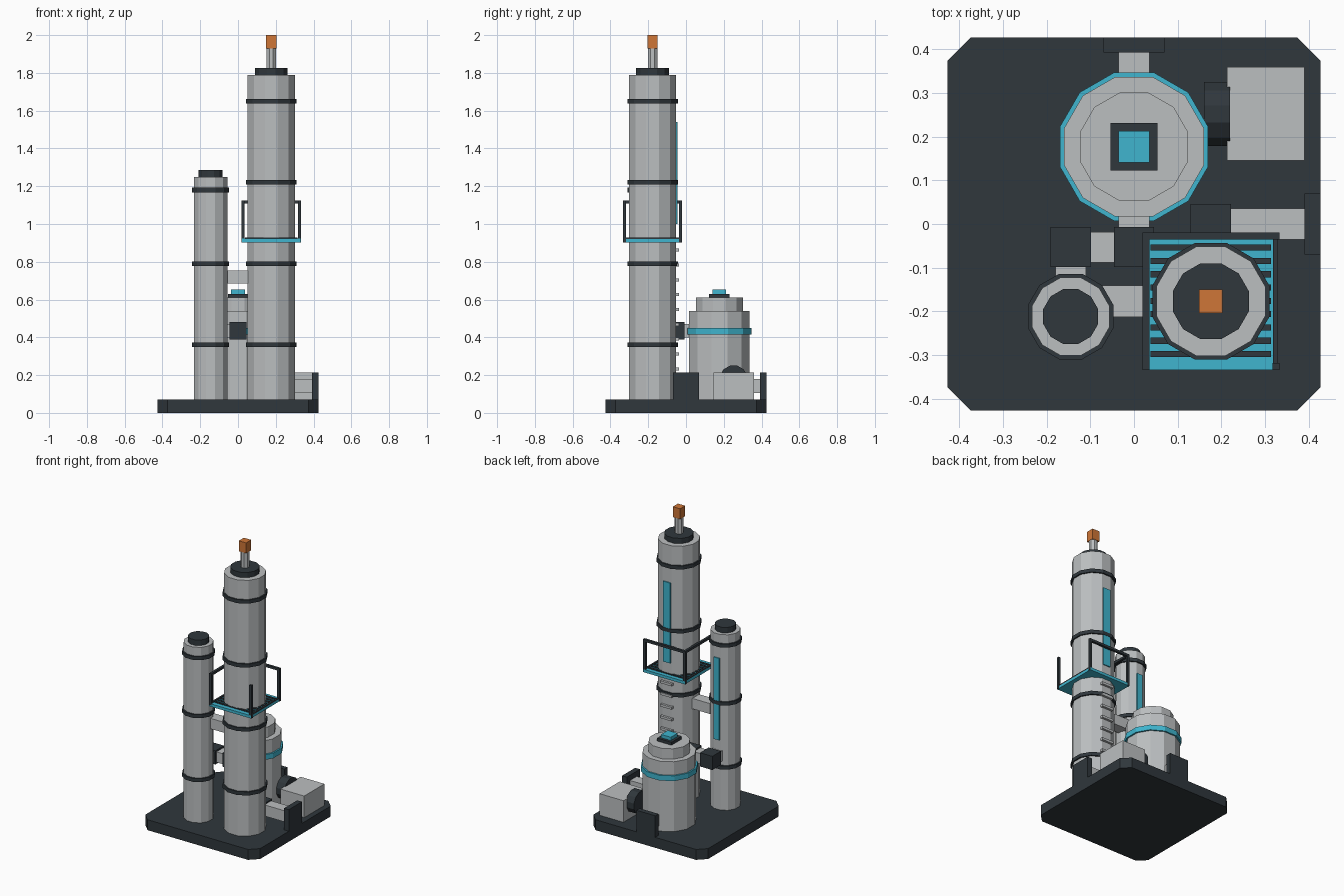
import bpy, bmesh, math
from mathutils import Matrix

cube = bpy.data.objects.get("Cube")
if cube:
    bpy.data.objects.remove(cube, do_unlink=True)


def material(name, rgb):
    m = bpy.data.materials.new(name)
    m.use_nodes = True
    m.diffuse_color = (*rgb, 1)
    m.node_tree.nodes["Principled BSDF"].inputs["Base Color"].default_value = (*rgb, 1)
    return m


GREY = material("light grey", (0.50, 0.52, 0.53))
DARK = material("dark slate", (0.029, 0.038, 0.045))
CYAN = material("cyan", (0.050, 0.46, 0.62))
ORANGE = material("orange", (0.62, 0.18, 0.038))


def finish(name, bm, mat):
    me = bpy.data.meshes.new(name)
    bmesh.ops.recalc_face_normals(bm, faces=bm.faces[:])
    bm.to_mesh(me)
    bm.free()
    me.materials.append(mat)
    ob = bpy.data.objects.new(name, me)
    bpy.context.collection.objects.link(ob)
    return ob


def box(name, mat, x, y, z):
    """Box from (min, max) ranges on each axis."""
    bm = bmesh.new()
    size = [r[1] - r[0] for r in (x, y, z)]
    mid = [(r[0] + r[1]) / 2 for r in (x, y, z)]
    bmesh.ops.create_cube(bm, size=1, matrix=Matrix.Translation(mid) @ Matrix.Diagonal((*size, 1)))
    return finish(name, bm, mat)


def around(c, h):
    return (c - h, c + h)


def drum(name, mat, c, apothem, z0, z1, sides=12):
    """Upright prism with flat sides facing the axes."""
    bm = bmesh.new()
    r = apothem / math.cos(math.pi / sides)
    m = Matrix.Translation((c[0], c[1], (z0 + z1) / 2)) @ Matrix.Rotation(math.pi / sides, 4, 'Z')
    bmesh.ops.create_cone(bm, cap_ends=True, segments=sides, radius1=r, radius2=r, depth=z1 - z0, matrix=m)
    return finish(name, bm, mat)


def column(name, c, apothem, top, bands, cap_r, cap_top):
    """Banded column with a dark cap."""
    drum(name, GREY, c, apothem, 0.05, top)
    for i, z in enumerate(bands):
        drum(f"{name}_band_{i + 1}", DARK, c, apothem + 0.009, z - 0.012, z + 0.012)
    drum(f"{name}_cap", DARK, c, cap_r, top - 0.01, cap_top)


# Base slab with cut corners
B, C = 0.427, 0.374
bm = bmesh.new()
outline = [(-C, -B), (C, -B), (B, -C), (B, C), (C, B), (-C, B), (-B, C), (-B, -C)]
face = bm.faces.new([bm.verts.new((x, y, 0)) for x, y in outline])
up = bmesh.ops.extrude_face_region(bm, geom=[face])
bmesh.ops.translate(bm, vec=(0, 0, 0.07), verts=[v for v in up["geom"] if isinstance(v, bmesh.types.BMVert)])
finish("base_slab", bm, DARK)

# Columns
TALL, SHORT, TANK = (0.176, -0.177), (-0.145, -0.212), (0.0, 0.177)
column("tall_column", TALL, 0.125, 1.79, (0.36, 0.79, 1.22, 1.65), 0.087, 1.825)
column("short_column", SHORT, 0.089, 1.25, (0.36, 0.79, 1.18), 0.063, 1.287)
drum("flare_stem", GREY, TALL, 0.025, 1.81, 1.94, 8)
box("flare_tip", ORANGE, around(TALL[0], 0.027), around(TALL[1], 0.027), (1.93, 2.0))

# Cyan gauge strips on the back of the columns
box("tall_gauge_strip", CYAN, around(TALL[0], 0.027), (-0.053, -0.045), (1.0, 1.54))
box("short_gauge_strip", CYAN, around(SHORT[0], 0.02), (-0.124, -0.116), (0.54, 1.09))

# Ladder rungs up to the platform
for i in range(10):
    z = 0.155 + 0.0785 * i
    box(f"ladder_rung_{i + 1}", GREY, around(TALL[0], 0.042), (-0.06, -0.037), around(z, 0.008))

# Service platform with dark slats
H = 0.157
box("platform_deck", CYAN, around(TALL[0], H - 0.003), around(TALL[1], H), (0.903, 0.922))
for i in range(9):
    y = TALL[1] - 0.121 + i * 0.0305
    box(f"platform_slat_{i + 1}", DARK, around(TALL[0], 0.138), around(y, 0.007), (0.92, 0.928))
for s in (-1, 1):
    box(f"platform_edge_{s}", DARK, around(TALL[0] + s * 0.148, 0.006), around(TALL[1], H - 0.002), (0.92, 0.928))

# Railing: four posts, top rails on the left and back only
P, T = 0.149, 0.008
for sx in (-1, 1):
    for sy in (-1, 1):
        box("railing_post", DARK, around(TALL[0] + sx * P, T), around(TALL[1] + sy * P, T), (0.903, 1.125))
box("railing_side", DARK, around(TALL[0] - P, T), around(TALL[1], P + T), (1.109, 1.125))
box("railing_back", DARK, around(TALL[0], P + T), around(TALL[1] + P, T), (1.109, 1.125))

# Tank
drum("tank_body", GREY, TANK, 0.16, 0.05, 0.54)
drum("tank_band", CYAN, TANK, 0.17, 0.415, 0.45)
drum("tank_shoulder", GREY, TANK, 0.124, 0.53, 0.61)
box("tank_hatch_base", DARK, around(0, 0.054), around(TANK[1], 0.054), (0.60, 0.63))
box("tank_hatch", CYAN, around(0, 0.036), around(TANK[1], 0.036), (0.62, 0.652))

# High pipe between the columns
box("bridge_pipe", GREY, (-0.08, 0.08), around(-0.177, 0.036), (0.685, 0.755))

# Pipe run from short column to tank
RUN, MID = (0.40, 0.47), (0.389, 0.481)
box("run_pipe_column", GREY, around(SHORT[0], 0.035), (-0.15, -0.08), RUN)
box("run_elbow_column", DARK, around(SHORT[0], 0.046), around(-0.053, 0.046), MID)
box("run_pipe_middle", GREY, (-0.12, -0.03), around(-0.053, 0.035), RUN)
box("run_elbow_tank", DARK, around(0, 0.046), around(-0.053, 0.046), MID)
box("run_pipe_tank", GREY, around(0, 0.035), (-0.03, 0.04), RUN)

# Low outlets to the edge flanges
LOW = (0.105, 0.18)
box("back_outlet_pipe", GREY, around(0, 0.036), (0.30, 0.40), LOW)
box("back_flange", DARK, around(0, 0.07), (0.393, B), (0.0, 0.215))
box("side_flange", DARK, (0.391, B), around(0, 0.07), (0.0, 0.215))
box("side_outlet_pipe", GREY, (0.20, 0.40), around(0, 0.036), LOW)
box("side_elbow", DARK, around(TALL[0], 0.046), around(0, 0.046), (0.097, 0.189))
box("side_inlet_pipe", GREY, around(TALL[0], 0.036), (-0.08, -0.03), LOW)

# Pump housing and its round coupling
box("pump_housing", GREY, (0.213, 0.391), (0.145, 0.36), (0.05, 0.215))
coupling = drum("pump_coupling", DARK, (0, 0), 0.073, -0.03, 0.03)
coupling.rotation_euler = (0, math.pi / 2, 0)
coupling.location = (0.19, 0.252, 0.177)
